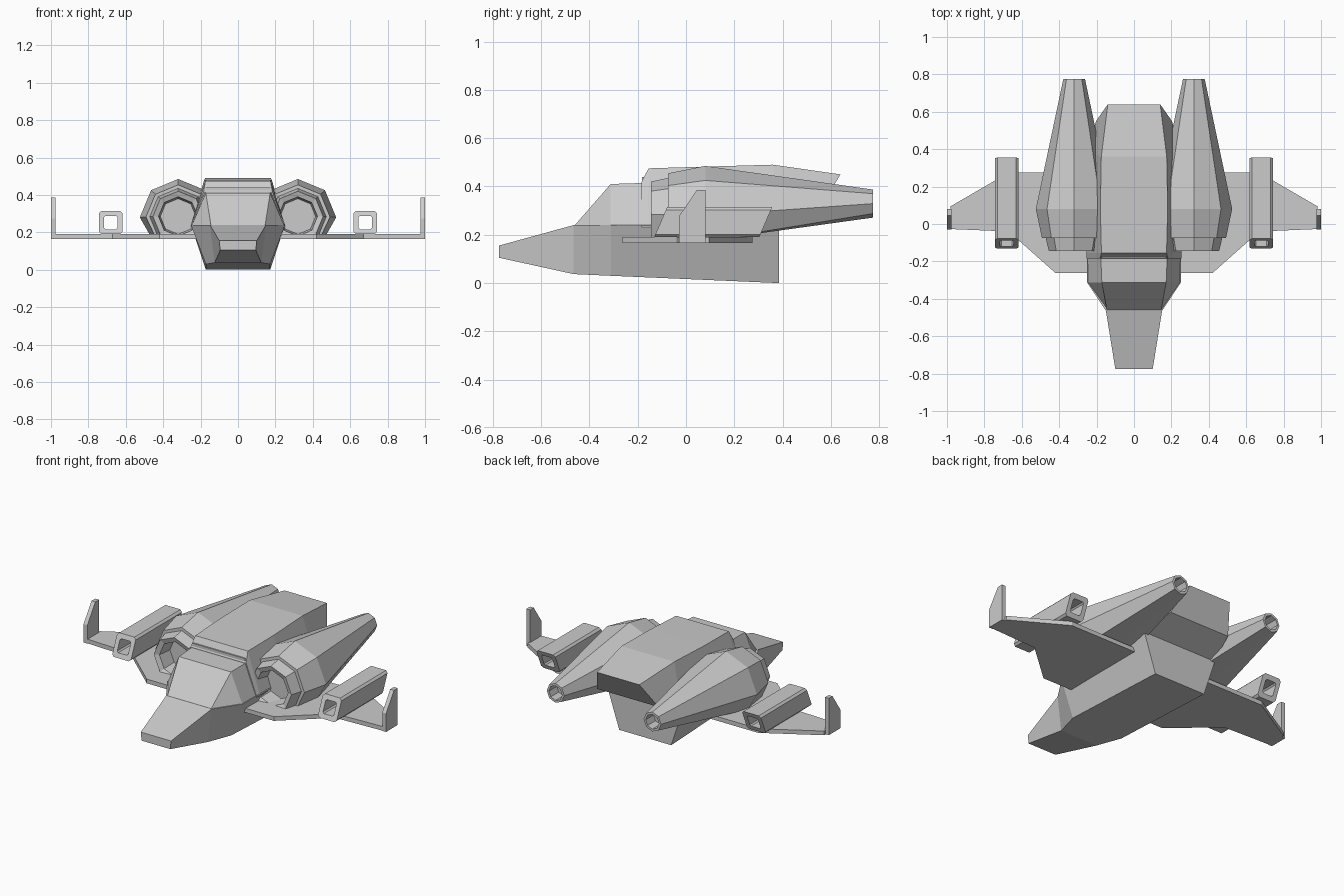
import bpy, bmesh
from math import sin, cos, pi

if "Cube" in bpy.data.objects:
    bpy.data.objects.remove(bpy.data.objects["Cube"])


def loft(name, rings, mirror=False, closed=False):
    """Skin a list of equal-length rings of points, capped or closed in a loop."""
    bm = bmesh.new()
    vs = [[bm.verts.new(p) for p in r] for r in rings]
    n = len(vs[0])
    pairs = list(zip(vs, vs[1:])) + ([(vs[-1], vs[0])] if closed else [])
    for a, b in pairs:
        for i in range(n):
            j = (i + 1) % n
            bm.faces.new((a[i], a[j], b[j], b[i]))
    if not closed:
        bm.faces.new(vs[0])
        bm.faces.new(vs[-1])
    bmesh.ops.recalc_face_normals(bm, faces=bm.faces)
    me = bpy.data.meshes.new(name)
    bm.to_mesh(me)
    bm.free()
    ob = bpy.data.objects.new(name, me)
    bpy.context.collection.objects.link(ob)
    if mirror:
        m = ob.modifiers.new("mirror", 'MIRROR')
        m.use_mirror_merge = False
    return ob


def trapezoid(yt, wt, zt, yb, wb, zb):
    """Symmetric cross-section: top edge (y, half width, z) and bottom edge."""
    return [(-wt, yt, zt), (wt, yt, zt), (wb, yb, zb), (-wb, yb, zb)]


# Lower hull with tapered nose
loft("lower_hull", [
    trapezoid(-.775, .10, .155, -.775, .095, .105),
    trapezoid(-.465, .15, .24, -.465, .125, .037),
    trapezoid(-.31, .252, .24, -.31, .172, .03),
    trapezoid(.385, .252, .24, .385, .172, 0)])

# Canopy: sloped windshield running into a flat roof
canopy = loft("canopy", [
    trapezoid(-.46, .145, .24, -.46, .145, .225),
    trapezoid(-.312, .172, .41, -.312, .248, .235),
    trapezoid(-.16, .178, .415, -.16, .25, .235)])

# Upper body with raised front lip and undercut tail
loft("upper_body", [
    trapezoid(-.185, .183, .418, -.185, .254, .232),
    trapezoid(-.155, .174, .475, -.155, .254, .232),
    trapezoid(.08, .18, .482, .08, .254, .232),
    trapezoid(.36, .175, .49, .385, .245, .232),
    trapezoid(.64, .14, .45, .55, .203, .30)])

# Thin lip across the roof in front of the raised deck
loft("roof_lip", [
    trapezoid(-.182, .172, .44, -.182, .18, .41),
    trapezoid(-.14, .172, .44, -.14, .18, .41)])


def octagon(y, r, cz, cx=.32, floor=.175):
    """Point-up octagon, flattened where it meets the wing."""
    return [(cx + r * sin(i * pi / 4), y, max(floor, cz + r * cos(i * pi / 4)))
            for i in range(8)]


# Engine nacelles: recessed intake, stepped collar, long taper, hollow exhaust
loft("engine_nacelle", [octagon(*s) for s in [
    (-.05, .095, .285), (-.135, .105, .285), (-.145, .135, .285),
    (-.075, .152, .283), (-.075, .172, .282), (.08, .205, .28),
    (.775, .058, .329), (.775, .044, .329), (.70, .044, .329)]], mirror=True)

# Wings
outline = [(.15, -.262), (.42, -.262), (.67, -.04), (.98, -.027),
           (.98, .095), (.67, .275), (.15, .275)]
loft("wing", [[(x, y, z) for x, y in outline] for z in (.165, .19)], mirror=True)

# Upright winglets at the wing tips
fin = [(-.03, .165), (.08, .165), (.08, .385), (.045, .385), (-.03, .275)]
loft("winglet", [[(x, y, z) for y, z in fin] for x in (.975, 1.0)], mirror=True)


def tube_ring(y, h, c):
    """Square with cut corners, leaning back with height."""
    pts = [(h, h - c), (h - c, h), (c - h, h), (-h, h - c),
           (-h, c - h), (c - h, -h), (h - c, -h), (h, c - h)]
    return [(.68 + a, y + b * .43, .252 + b) for a, b in pts]


# Square pods on the wings, open right through
loft("wing_pod", [tube_ring(-.105, .062, .012), tube_ring(.33, .062, .012),
                  tube_ring(.33, .036, .008), tube_ring(-.105, .036, .008)],
     mirror=True, closed=True)
